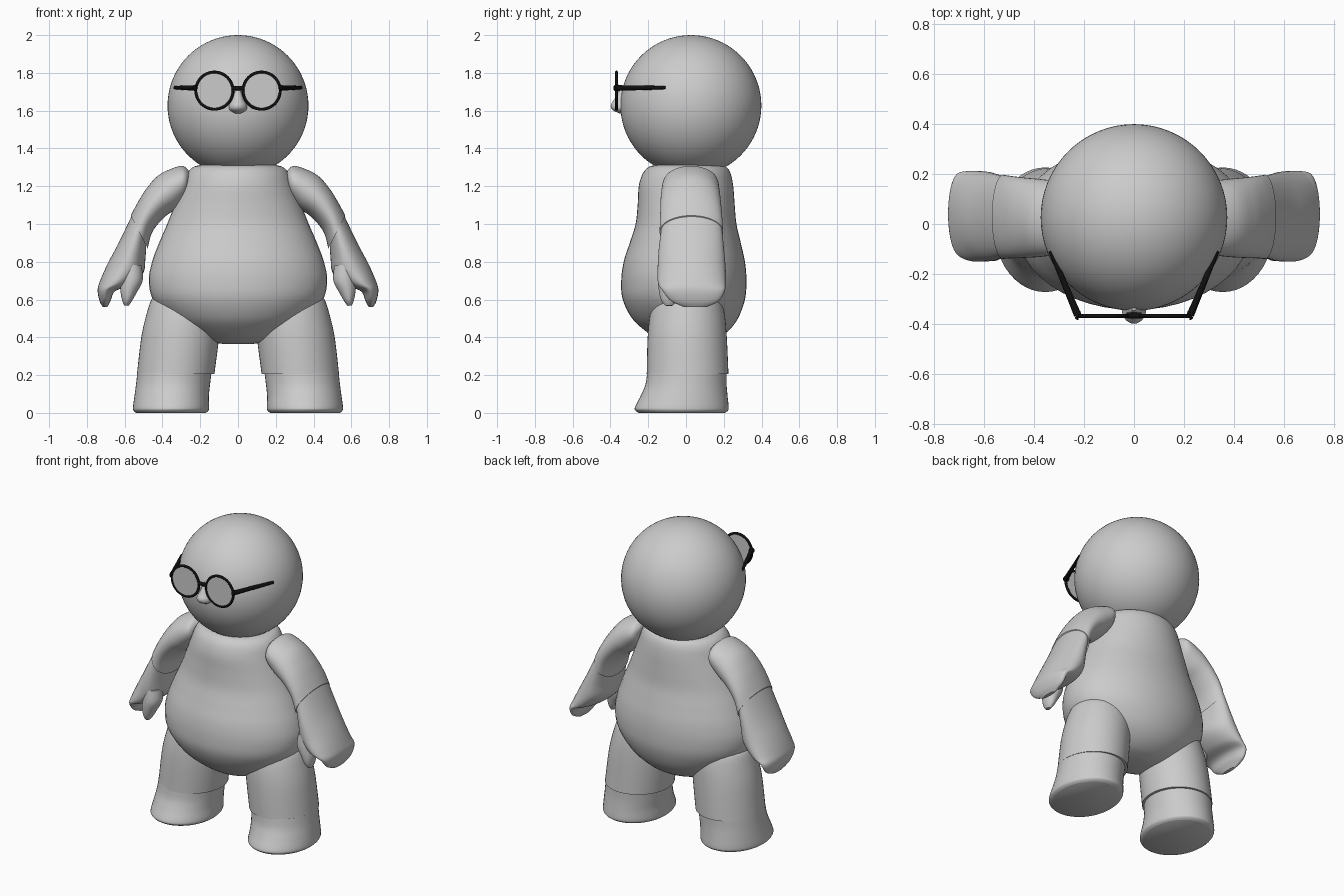
import bpy, bmesh, math
from mathutils import Vector

black = bpy.data.materials.new("black")
black.diffuse_color = (0.005, 0.005, 0.005, 1)


def finish(ob, name, mirror=False, mat=None):
    ob.name = name
    if mat:
        ob.data.materials.append(mat)
    bpy.ops.object.select_all(action='DESELECT')
    ob.select_set(True)
    bpy.context.view_layer.objects.active = ob
    bpy.ops.object.shade_smooth_by_angle(angle=math.radians(50))
    if mirror:
        bpy.ops.object.transform_apply(location=True, rotation=True, scale=True)
        ob.modifiers.new("Mirror", 'MIRROR')
    return ob


def spline(keys, steps=6):
    """Catmull-Rom interpolation through the key sections."""
    out = []
    for i in range(len(keys) - 1):
        p = [keys[max(0, min(len(keys) - 1, i + k))] for k in (-1, 0, 1, 2)]
        for s in range(steps):
            t = s / steps
            out.append([b + 0.5 * t * (c - a + t * (2*a - 5*b + 4*c - d + t * (3*(b - c) + d - a)))
                        for a, b, c, d in zip(*p)])
    return out + [keys[-1]]


def loft(name, keys, mirror=False, n=48):
    """Skin ellipses; each key is inner x, z, outer x, z, front y, back y."""
    bm = bmesh.new()
    rings = []
    for xa, za, xb, zb, y0, y1 in spline(keys):
        ring = []
        for k in range(n):
            a = 2 * math.pi * k / n
            c = math.cos(a) / 2
            ring.append(bm.verts.new(((xa + xb) / 2 + (xb - xa) * c,
                                      (y0 + y1) / 2 + (y1 - y0) / 2 * math.sin(a),
                                      (za + zb) / 2 + (zb - za) * c)))
        rings.append(ring)
    for r, q in zip(rings, rings[1:]):
        for k in range(n):
            bm.faces.new((r[k], r[(k + 1) % n], q[(k + 1) % n], q[k]))
    bm.faces.new(rings[0])
    bm.faces.new(rings[-1])
    bmesh.ops.recalc_face_normals(bm, faces=bm.faces)
    me = bpy.data.meshes.new(name)
    bm.to_mesh(me)
    bm.free()
    ob = bpy.data.objects.new(name, me)
    bpy.context.collection.objects.link(ob)
    return finish(ob, name, mirror)


def flat(xa, xb, z, y0, y1):
    return (xa, z, xb, z, y0, y1)


def bar(name, a, b, r1, r2, mirror=False):
    a, b = Vector(a), Vector(b)
    bpy.ops.mesh.primitive_cone_add(vertices=16, radius1=r1, radius2=r2,
                                    depth=(b - a).length, location=(a + b) / 2,
                                    rotation=(b - a).to_track_quat('Z', 'Y').to_euler())
    return finish(bpy.context.object, name, mirror, black)


# Head and nose
bpy.ops.mesh.primitive_uv_sphere_add(segments=64, ring_count=40, radius=0.373,
                                     location=(0, 0.026, 1.627))
finish(bpy.context.object, "head")
loft("nose", [flat(-w, w, z, -0.34 - d, -0.34 + d) for z, w, d in (
    (1.585, 0.015, 0.012), (1.605, 0.045, 0.05), (1.63, 0.047, 0.058),
    (1.66, 0.032, 0.04), (1.72, 0.008, 0.006))])

# Pear-shaped torso
loft("torso", [flat(-w, w, z, f, b) for z, w, f, b in (
    (0.365, 0.08, -0.08, 0.08), (0.385, 0.18, -0.14, 0.15), (0.43, 0.27, -0.21, 0.22),
    (0.5, 0.37, -0.285, 0.275), (0.6, 0.45, -0.335, 0.312), (0.7, 0.472, -0.343, 0.32),
    (0.8, 0.455, -0.33, 0.312), (0.9, 0.418, -0.298, 0.29), (1.0, 0.375, -0.267, 0.267),
    (1.1, 0.335, -0.256, 0.258), (1.2, 0.295, -0.25, 0.25), (1.265, 0.27, -0.23, 0.237),
    (1.3, 0.24, -0.2, 0.215), (1.312, 0.2, -0.165, 0.18))])

# Legs and boots
loft("leg", [flat(0.125, 0.535, 0.205, -0.208, 0.225), flat(0.10, 0.512, 0.4, -0.203, 0.216),
             flat(0.09, 0.485, 0.52, -0.19, 0.205), flat(0.09, 0.458, 0.6, -0.165, 0.185),
             flat(0.12, 0.425, 0.625, -0.13, 0.15)], True)
loft("boot", [flat(0.17, 0.54, 0, -0.25, 0.205), flat(0.157, 0.553, 0.012, -0.267, 0.222),
              flat(0.153, 0.556, 0.03, -0.27, 0.226), flat(0.154, 0.548, 0.09, -0.24, 0.22),
              flat(0.148, 0.54, 0.15, -0.215, 0.215), flat(0.14, 0.533, 0.215, -0.205, 0.214)], True)

# Sleeves, mitten hands and thumbs
loft("sleeve", [(0.255, 1.22, 0.262, 1.285, -0.06, 0.12), (0.265, 1.15, 0.305, 1.307, -0.115, 0.165),
                (0.31, 1.09, 0.415, 1.262, -0.13, 0.178), (0.385, 1.04, 0.485, 1.187, -0.135, 0.185),
                (0.452, 0.96, 0.533, 1.11, -0.137, 0.192), (0.478, 0.87, 0.568, 1.045, -0.14, 0.197)],
     True)
loft("hand", [(0.485, 0.9, 0.555, 1.06, -0.13, 0.19), (0.49, 0.82, 0.632, 0.9, -0.145, 0.202),
              (0.502, 0.74, 0.69, 0.79, -0.15, 0.21), (0.57, 0.675, 0.73, 0.7, -0.148, 0.212),
              (0.65, 0.645, 0.743, 0.65, -0.125, 0.205), (0.674, 0.595, 0.733, 0.592, -0.08, 0.175),
              (0.692, 0.56, 0.715, 0.56, -0.01, 0.11)], True)
loft("thumb", [(0.51, 0.78, 0.62, 0.79, -0.14, -0.02), (0.505, 0.7, 0.622, 0.71, -0.148, -0.02),
               (0.54, 0.63, 0.622, 0.645, -0.142, -0.035), (0.563, 0.59, 0.613, 0.595, -0.13, -0.05),
               (0.58, 0.567, 0.602, 0.568, -0.11, -0.07)], True)

# Round glasses
bpy.ops.mesh.primitive_torus_add(location=(0.125, -0.368, 1.706), rotation=(math.pi / 2, 0, 0),
                                 major_radius=0.098, minor_radius=0.008,
                                 major_segments=48, minor_segments=10)
finish(bpy.context.object, "glasses_rim", True, black)
bpy.ops.mesh.primitive_cylinder_add(vertices=48, radius=0.098, depth=0.008,
                                    location=(0.125, -0.368, 1.706), rotation=(math.pi / 2, 0, 0))
finish(bpy.context.object, "glasses_lens", True)
bar("glasses_bridge", (-0.03, -0.366, 1.718), (0.03, -0.366, 1.718), 0.012, 0.012)
bar("glasses_hinge", (0.218, -0.366, 1.72), (0.232, -0.362, 1.72), 0.02, 0.016, True)
bar("glasses_temple", (0.225, -0.364, 1.72), (0.333, -0.108, 1.722), 0.015, 0.009, True)
